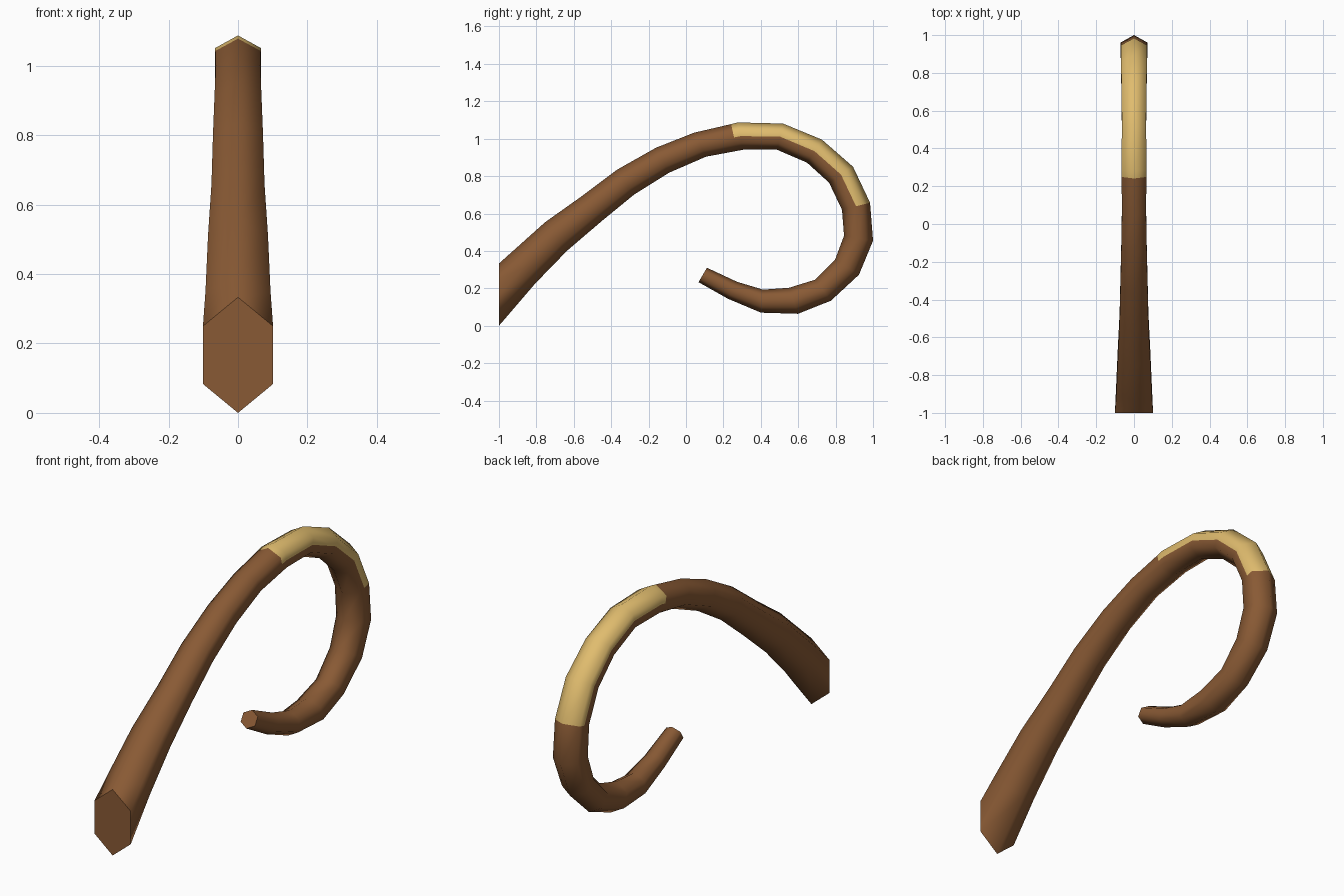
import bpy, bmesh
from mathutils import Vector

if "Cube" in bpy.data.objects:
    bpy.data.objects.remove(bpy.data.objects["Cube"])

def material(name, rgb):
    m = bpy.data.materials.new(name)
    m.diffuse_color = (*rgb, 1)
    m.use_nodes = True
    m.node_tree.nodes["Principled BSDF"].inputs["Base Color"].default_value = m.diffuse_color
    return m

# Outer and inner edge of the curl in the side view: (y, z, y, z) per ring
RINGS = [
    (-1.0, .333, -1.0, 0.0), (-.936, .39, -.807, .225), (-.754, .553, -.636, .401),
    (-.561, .690, -.449, .561), (-.369, .834, -.278, .701), (-.160, .952, -.091, .818),
    (.043, 1.032, .107, .904), (.241, 1.078, .273, .935), (.278, 1.087, .305, .941),
    (.519, 1.081, .487, .941), (.727, .995, .647, .872), (.893, .850, .765, .765),
    (.984, .658, .834, .620), (1.0, .455, .845, .481), (.925, .273, .797, .353),
    (.775, .134, .690, .246), (.599, .064, .551, .203), (.401, .070, .412, .193),
    (.225, .144, .273, .235), (.067, .233, .112, .310),
]
TAN_FIRST, TAN_LAST = 7, 12

# Hexagon with a split at mid height of each side: (width, height) factors
SECTION = [(0, 1), (1, .5), (1, 0), (1, -.5), (0, -1), (-1, -.5), (-1, 0), (-1, .5)]
OUTER = {0, 1, 6, 7}          # section faces on the outer half of the curl

bm = bmesh.new()
loops = []
for i, (oy, oz, iy, iz) in enumerate(RINGS):
    outer, inner = Vector((0, oy, oz)), Vector((0, iy, iz))
    mid, half = (outer + inner) / 2, (outer - inner) / 2
    width = .101 if i == 0 else half.length * .895
    loops.append([bm.verts.new(mid + half * h + Vector((width * w, 0, 0)))
                  for w, h in SECTION])

# Tube walls, with the pale patch on the outer half of the bend
n = len(SECTION)
for i in range(len(loops) - 1):
    a, b = loops[i], loops[i + 1]
    for k in range(n):
        j = (k + 1) % n
        f = bm.faces.new((a[k], a[j], b[j], b[k]))
        f.smooth = True
        f.material_index = int(TAN_FIRST <= i < TAN_LAST and k in OUTER)

# Flat end caps with sharp rims
for loop in (loops[0], loops[-1]):
    cap = bm.faces.new(loop)
    for e in cap.edges:
        e.smooth = False
bmesh.ops.recalc_face_normals(bm, faces=bm.faces)

mesh = bpy.data.meshes.new("curled_tail")
bm.to_mesh(mesh)
bm.free()
mesh.materials.append(material("brown", (.250, .102, .035)))
mesh.materials.append(material("pale tan", (.745, .503, .156)))
bpy.context.collection.objects.link(bpy.data.objects.new("curled_tail", mesh))
